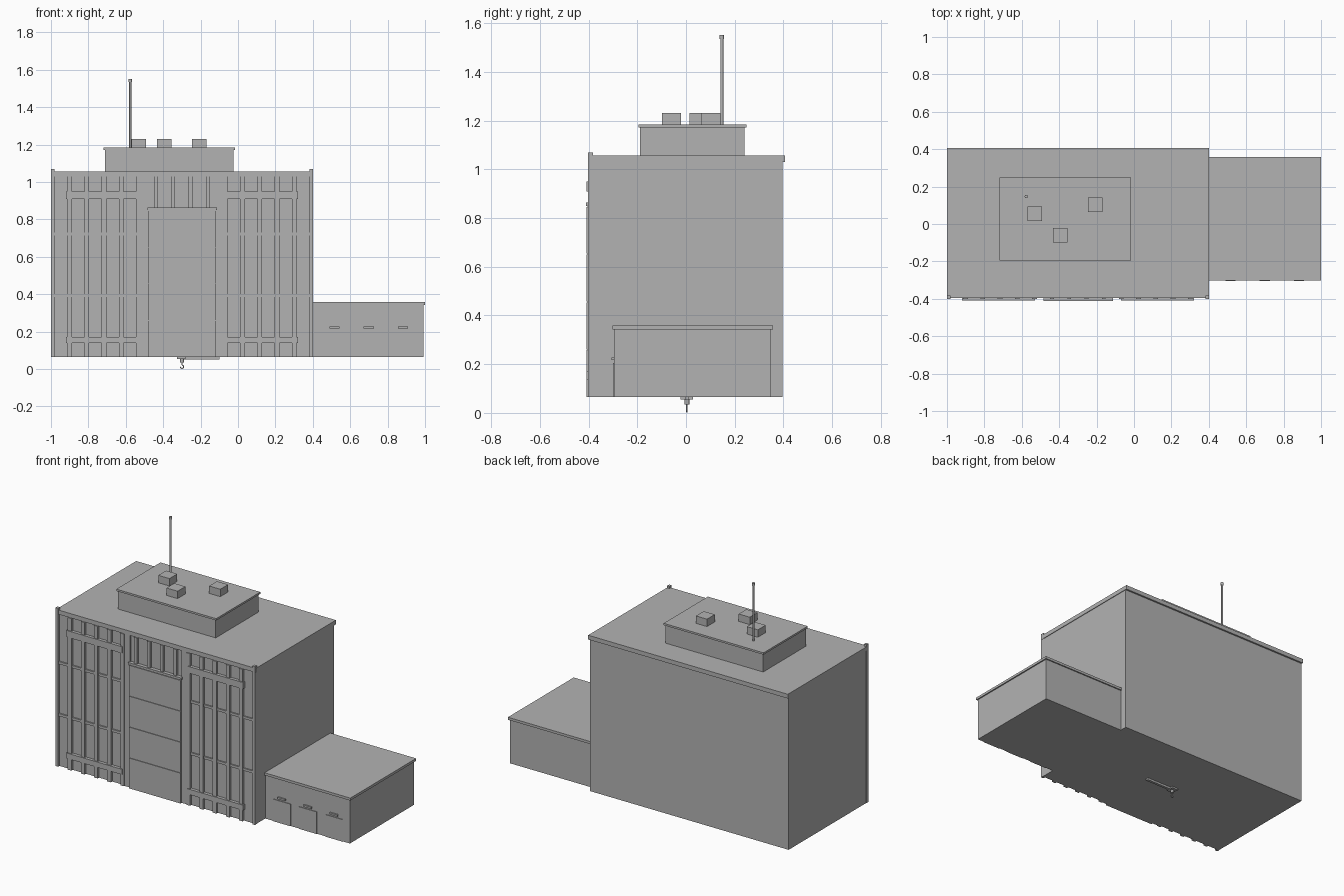
import bpy, bmesh, math
from mathutils import Matrix, Vector

cube = bpy.data.objects.get("Cube")
if cube:
    bpy.data.objects.remove(cube)

grey = bpy.data.materials.new("concrete grey")
grey.use_nodes = True
colour = (0.45, 0.45, 0.45, 1)
grey.diffuse_color = colour
grey.node_tree.nodes["Principled BSDF"].inputs["Base Color"].default_value = colour

BASE = 0.065      # ground floor level
EAVE = 1.03       # underside of the main roof
FRONT = -0.388    # main front wall
MID = -0.3        # centre line of the tower in x


def finish(name, bm):
    mesh = bpy.data.meshes.new(name)
    bm.to_mesh(mesh)
    bm.free()
    mesh.materials.append(grey)
    obj = bpy.data.objects.new(name, mesh)
    bpy.context.collection.objects.link(obj)
    return obj


def boxes(name, spans):
    """One object from boxes given as (x0, x1, y0, y1, z0, z1)."""
    bm = bmesh.new()
    for x0, x1, y0, y1, z0, z1 in spans:
        centre = Vector(((x0 + x1) / 2, (y0 + y1) / 2, (z0 + z1) / 2))
        size = Matrix.Diagonal((x1 - x0, y1 - y0, z1 - z0, 1))
        bmesh.ops.create_cube(bm, size=1, matrix=Matrix.Translation(centre) @ size)
    return finish(name, bm)


def rod(name, x, y, z0, z1, radius, sides=12):
    bm = bmesh.new()
    bmesh.ops.create_cone(bm, cap_ends=True, segments=sides, radius1=radius,
                          radius2=radius, depth=z1 - z0,
                          matrix=Matrix.Translation((x, y, (z0 + z1) / 2)))
    return finish(name, bm)


def mirrored(x0, x1):
    """A span in x and its twin across the tower centre line."""
    return [(x0, x1), (2 * MID - x1, 2 * MID - x0)]


# Main tower
boxes("tower_body", [(-0.998, 0.398, FRONT, 0.396, BASE, EAVE)])
boxes("tower_roof", [(-1, 0.402, -0.396, 0.407, EAVE, 1.057)])
boxes("corner_posts", [(a, b, -0.402, -0.382, BASE, 1.07)
                       for a, b in mirrored(-1, -0.982)])

# Facade mullions, lintels and rails
mullions = []
for i in range(5):
    x = -0.901 + i * 0.0923
    mullions += [(a, b, -0.402, FRONT, BASE, EAVE)
                 for a, b in mirrored(x - 0.013, x + 0.013)]
boxes("wing_mullions", mullions)
boxes("centre_mullions", [(MID + k * 0.0925 - 0.01, MID + k * 0.0925 + 0.01,
                           -0.402, FRONT, 0.85, EAVE)
                          for k in (-1.5, -0.5, 0.5, 1.5)])
boxes("floor_rails", [(a, b, -0.396, FRONT, z - 0.008, z + 0.008)
                      for z in (0.393, 0.723) for a, b in mirrored(-0.985, -0.52)])
boxes("wide_bands", [(a, b, -0.408, FRONT, z0, z0 + h)
                     for z0, h in ((0.908, 0.042), (0.138, 0.034))
                     for a, b in mirrored(-0.92, -0.53)])
boxes("centre_frame", [(a, b, -0.396, FRONT, BASE, EAVE)
                       for a, b in mirrored(-0.52, -0.48)])

# Great door made of stacked panels
door = [(-0.48, -0.118, -0.404, FRONT, BASE, 0.85)]
step = (0.85 - BASE) / 4
for i in range(4):
    z = BASE + i * step
    door.append((-0.48, -0.118, -0.408, -0.403, z, z + step - 0.004))
boxes("great_door", door)
boxes("great_door_cap", [(-0.485, -0.113, -0.411, FRONT, 0.85, 0.864)])

# Penthouse with vents and mast
boxes("penthouse", [(-0.71, -0.025, -0.188, 0.24, 1.057, 1.172)])
boxes("penthouse_roof", [(-0.718, -0.017, -0.195, 0.248, 1.172, 1.184)])
boxes("roof_vents", [(x - 0.039, x + 0.039, y - 0.039, y + 0.039, 1.184, 1.231)
                     for x, y in ((-0.531, 0.054), (-0.394, -0.06), (-0.208, 0.103))])
rod("mast", -0.576, 0.147, 1.184, 1.54, 0.006)
rod("mast_cap", -0.576, 0.147, 1.535, 1.552, 0.009)

# Low annex with three doors and canopies
boxes("annex_body", [(0.398, 0.992, -0.295, 0.35, BASE, 0.342)])
boxes("annex_roof", [(0.398, 1, -0.302, 0.358, 0.342, 0.358)])
bays = (0.515, 0.699, 0.883)
boxes("annex_doors", [(x - 0.062, x + 0.062, -0.299, -0.295, BASE, 0.205) for x in bays])
boxes("annex_canopies", [(x - 0.027, x + 0.027, -0.305, -0.295, 0.217, 0.228) for x in bays])

# Hoist under the floor
boxes("hoist_beam", [(-0.3, -0.1, -0.005, 0.012, 0.052, BASE),
                     (-0.325, -0.28, -0.022, 0.028, 0.055, BASE)])
rod("hoist_block", -0.3, 0.004, 0.035, 0.056, 0.01)
rod("hoist_cable", -0.3, 0.004, 0.022, 0.036, 0.003, 8)
curve = bpy.data.curves.new("hoist_hook", "CURVE")
curve.dimensions = "3D"
curve.bevel_depth = 0.003
curve.bevel_resolution = 1
curve.materials.append(grey)
spline = curve.splines.new("POLY")
spline.points.add(9)
for i, point in enumerate(spline.points):
    angle = math.pi / 2 - i * math.radians(30)
    point.co = (-0.3 + 0.009 * math.cos(angle), 0.004, 0.0125 + 0.009 * math.sin(angle), 1)
bpy.context.collection.objects.link(bpy.data.objects.new("hoist_hook", curve))
